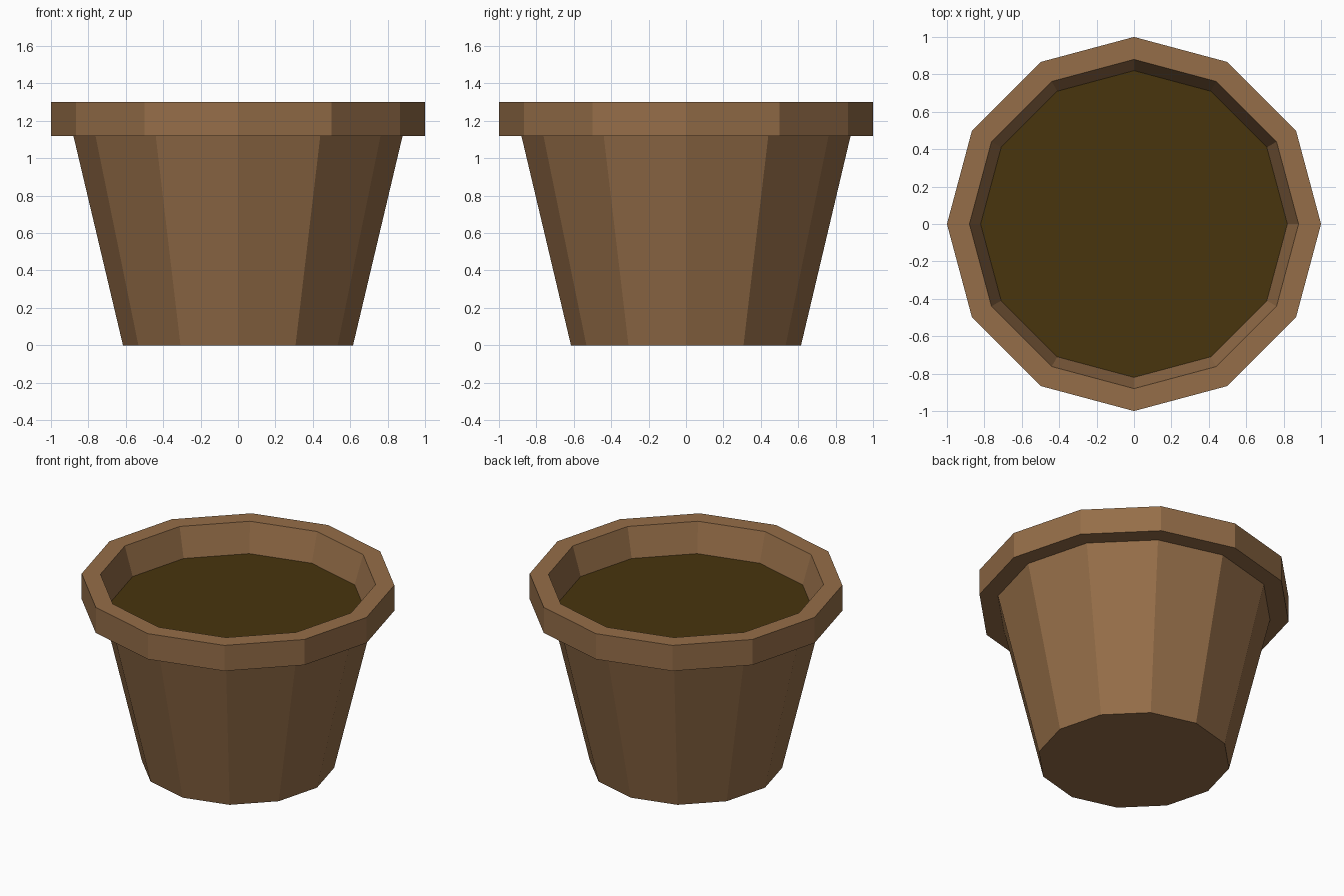
import bpy, bmesh, math

if "Cube" in bpy.data.objects:
    bpy.data.objects.remove(bpy.data.objects["Cube"])

SIDES = 12


def material(name, rgb):
    mat = bpy.data.materials.new(name)
    mat.diffuse_color = (*rgb, 1)
    mat.use_nodes = True
    mat.node_tree.nodes["Principled BSDF"].inputs["Base Color"].default_value = mat.diffuse_color
    return mat


def turned(name, profile, mat, cap_start=False):
    """Sweep (radius, z) points round the z axis as flat facets."""
    bm = bmesh.new()
    rings = [[bm.verts.new((r * math.cos(2 * math.pi * i / SIDES),
                            r * math.sin(2 * math.pi * i / SIDES), z))
              for i in range(SIDES)] for r, z in profile]
    for low, high in zip(rings, rings[1:]):
        for i in range(SIDES):
            j = (i + 1) % SIDES
            bm.faces.new((low[i], low[j], high[j], high[i]))
    if cap_start:
        bm.faces.new(rings[0][::-1])
    mesh = bpy.data.meshes.new(name)
    bm.to_mesh(mesh)
    bm.free()
    mesh.materials.append(mat)
    obj = bpy.data.objects.new(name, mesh)
    bpy.context.collection.objects.link(obj)
    return obj


clay = material("clay", (0.30, 0.155, 0.065))
earth = material("earth", (0.065, 0.035, 0.004))

# Pot: base, tapered wall, stepped rim and inner lip down to the soil
turned("pot", [(0.615, 0), (0.88, 1.12), (1.0, 1.12), (1.0, 1.30),
               (0.88, 1.30), (0.82, 1.10)], clay, cap_start=True)

# Soil: flat disc closing the pot
bpy.ops.mesh.primitive_circle_add(vertices=SIDES, radius=0.82, fill_type='NGON',
                                  location=(0, 0, 1.10))
soil = bpy.context.object
soil.name = "soil"
soil.data.materials.append(earth)
